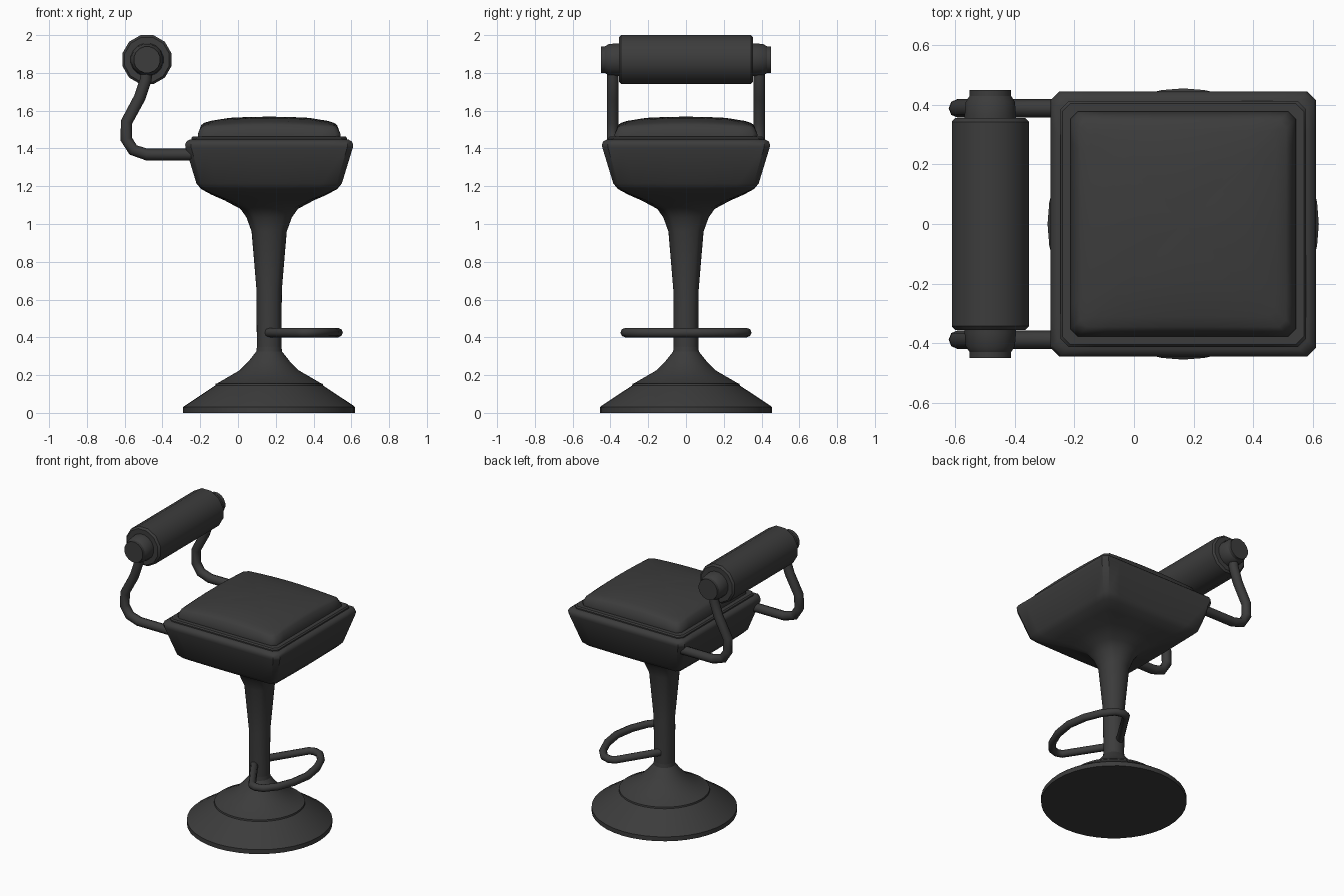
import bpy, bmesh
from math import sin, cos, tan, radians, pi
from mathutils import Vector, Matrix

if "Cube" in bpy.data.objects:
    bpy.data.objects.remove(bpy.data.objects["Cube"])

CX = 0.165  # x of the column axis
dark = bpy.data.materials.new("dark_grey")
dark.diffuse_color = (0.045, 0.045, 0.045, 1)
dark.use_nodes = True
dark.node_tree.nodes["Principled BSDF"].inputs["Base Color"].default_value = dark.diffuse_color


def finish(ob, angle=35):
    ob.data.materials.append(dark)
    bpy.ops.object.select_all(action='DESELECT')
    bpy.context.view_layer.objects.active = ob
    ob.select_set(True)
    bpy.ops.object.shade_smooth_by_angle(angle=radians(angle))


def loft(name, rings, matrix, angle=35):
    """Bridge rings of equal point count and cap both ends."""
    bm = bmesh.new()
    loops = [[bm.verts.new(p) for p in ring] for ring in rings]
    n = len(loops[0])
    for a, b in zip(loops, loops[1:]):
        for i in range(n):
            j = (i + 1) % n
            bm.faces.new((a[i], a[j], b[j], b[i]))
    bm.faces.new(loops[0])
    bm.faces.new(loops[-1])
    bmesh.ops.recalc_face_normals(bm, faces=bm.faces)
    me = bpy.data.meshes.new(name)
    bm.to_mesh(me)
    bm.free()
    ob = bpy.data.objects.new(name, me)
    ob.matrix_world = matrix
    bpy.context.collection.objects.link(ob)
    finish(ob, angle)
    return ob


def circle(r, z, n, off=0.0):
    return [(r * cos(2 * pi * (i + off) / n), r * sin(2 * pi * (i + off) / n), z)
            for i in range(n)]


def square(h, z, t=1.0, drop=0.0):
    """Ring between a circle (t=0) and a chamfered square (t=1); drop lowers the corners."""
    pts = []
    for k in range(4):
        for a in (-43, -36, -24, -12, 0, 12, 24, 36, 43):
            ang = radians(a + 90 * k)
            r = h * (1 - t + t / cos(radians(a)))
            pts.append((r * cos(ang), r * sin(ang), z - drop * tan(radians(a)) ** 2))
    return pts


def tube(name, pts, r, res=2):
    cu = bpy.data.curves.new(name, 'CURVE')
    cu.dimensions = '3D'
    cu.bevel_depth = r
    cu.bevel_resolution = res
    cu.use_fill_caps = True
    sp = cu.splines.new('POLY')
    sp.points.add(len(pts) - 1)
    for p, co in zip(sp.points, pts):
        p.co = (*co, 1)
    ob = bpy.data.objects.new(name, cu)
    bpy.context.collection.objects.link(ob)
    bpy.ops.object.select_all(action='DESELECT')
    bpy.context.view_layer.objects.active = ob
    ob.select_set(True)
    bpy.ops.object.convert(target='MESH')
    finish(bpy.context.object, 50)


axis = Matrix.Translation((CX, 0, 0))

# Round stepped foot
loft("base", [circle(r, z, 40) for r, z in (
    (0.455, 0), (0.455, 0.03), (0.448, 0.037), (0.285, 0.145), (0.283, 0.155),
    (0.274, 0.157), (0.157, 0.225), (0.11, 0.272), (0.068, 0.325), (0.064, 0.36))], axis, 25)

# Column flaring into the square seat shell: half width, height, squareness
loft("column_and_seat_shell", [square(*s) for s in (
    (0.065, 0.3, 0), (0.067, 0.65, 0), (0.093, 0.96, 0.1), (0.12, 1.035, 0.2),
    (0.152, 1.08, 0.35), (0.236, 1.125, 0.6), (0.305, 1.155, 0.8), (0.36, 1.185, 0.95),
    (0.385, 1.215, 1), (0.443, 1.405, 1), (0.445, 1.42, 1), (0.438, 1.437, 1),
    (0.42, 1.447, 1))], axis, 40)

# Trim lip under the cushion
loft("seat_trim", [square(h, z) for h, z in (
    (0.412, 1.43), (0.412, 1.455), (0.405, 1.463), (0.385, 1.463))], axis)

# Domed cushion
loft("seat_cushion", [square(*s) for s in (
    (0.376, 1.45, 1), (0.378, 1.475, 1), (0.36, 1.523, 1, 0.012), (0.345, 1.535, 1, 0.015),
    (0.31, 1.546, 1, 0.016), (0.21, 1.562, 1, 0.009), (0.1, 1.567, 1, 0.003),
    (0.02, 1.568, 1))], axis, 40)

# Roll backrest along y
back = Matrix.Translation((-0.482, 0, 1.87)) @ Matrix.Rotation(radians(90), 4, 'X')
half = ((0.134, 0.343), (0.122, 0.355))
roll = [(r, -y) for r, y in reversed(half)] + list(half)
loft("backrest_roll", [circle(r, y, 12, 0.5) for r, y in roll], back, 35)
half = ((0.088, 0.365), (0.084, 0.41), (0.071, 0.43), (0.071, 0.45))
caps = [(r, -y) for r, y in reversed(half)] + list(half)
loft("backrest_end_caps", [circle(r, y, 16, 0.5) for r, y in caps], back, 30)

# Bent arms carrying the backrest
arm = ((-0.15, 1.368), (-0.484, 1.368), (-0.555, 1.392), (-0.592, 1.45), (-0.59, 1.54),
       (-0.52, 1.67), (-0.488, 1.765), (-0.48, 1.85))
for side, name in ((-1, "front_arm"), (1, "rear_arm")):
    tube(name, [(x, side * 0.388, z) for x, z in arm], 0.031)

# Looped footrest, mirrored about the column
rest = [(0.163, -0.055), (0.325, -0.31), (0.36, -0.322), (0.41, -0.307),
        (0.465, -0.24), (0.51, -0.13)]
loop = rest + [(0.53, 0)] + [(x, -y) for x, y in reversed(rest)]
tube("footrest", [(x, y, 0.425) for x, y in loop], 0.025)
